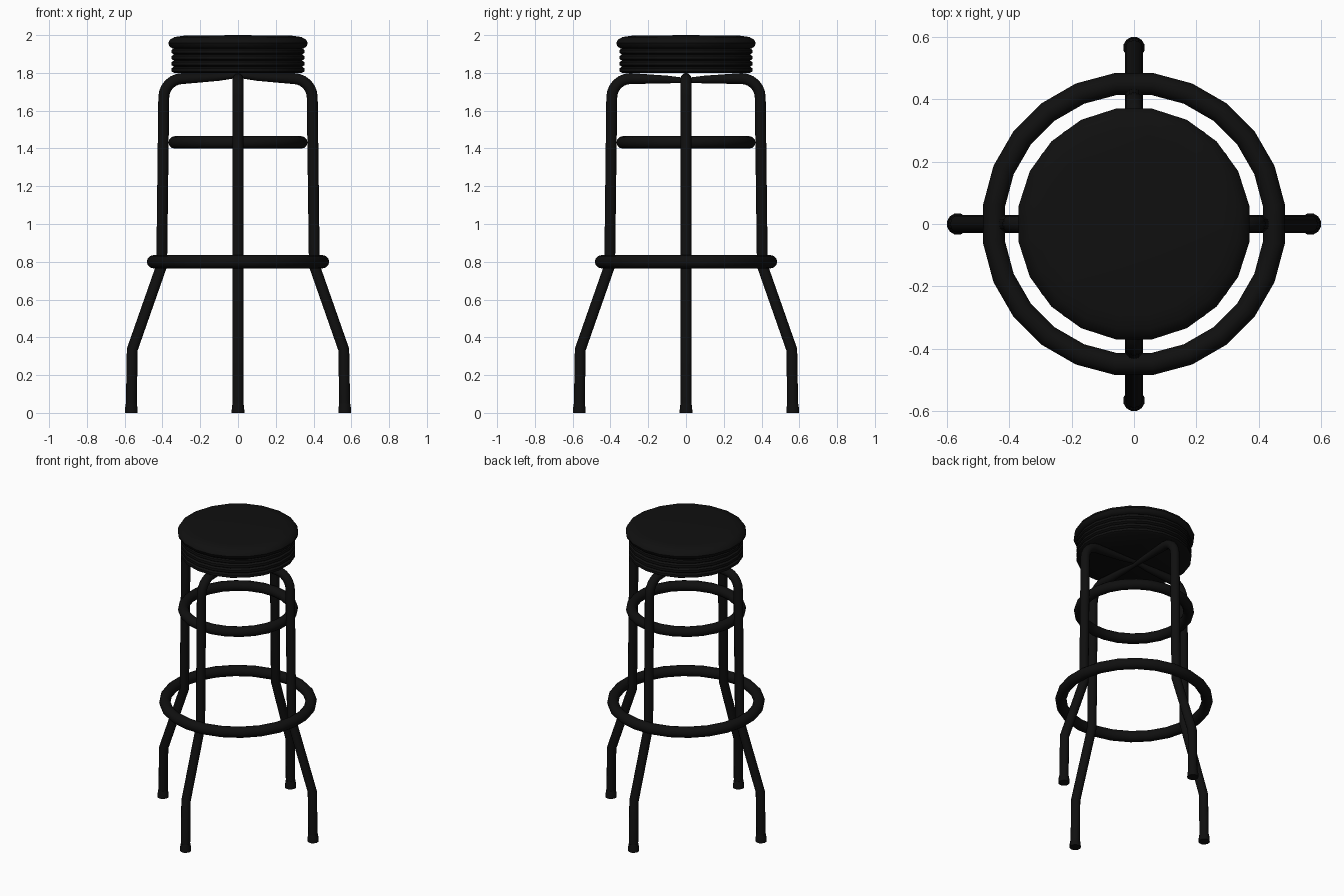
import bpy, bmesh, math
from mathutils import Matrix

if "Cube" in bpy.data.objects:
    bpy.data.objects.remove(bpy.data.objects["Cube"], do_unlink=True)

# One black finish for every part
black = bpy.data.materials.new("black")
black.use_nodes = True
black.diffuse_color = (0.005, 0.005, 0.005, 1)
bsdf = next(n for n in black.node_tree.nodes if n.type == 'BSDF_PRINCIPLED')
bsdf.inputs["Base Color"].default_value = (0.005, 0.005, 0.005, 1)


def smooth(obj, angle):
    bpy.ops.object.select_all(action='DESELECT')
    bpy.context.view_layer.objects.active = obj
    obj.select_set(True)
    bpy.ops.object.shade_smooth_by_angle(angle=math.radians(angle))


def add(name, data):
    obj = bpy.data.objects.new(name, data)
    bpy.context.collection.objects.link(obj)
    data.materials.append(black)
    return obj


def lathe(name, profile, sides, angle=40):
    """Revolve (radius, z) points, with flat sides facing the axes."""
    bm = bmesh.new()
    verts = [bm.verts.new((r, 0, z)) for r, z in profile]
    edges = [bm.edges.new(pair) for pair in zip(verts, verts[1:])]
    bmesh.ops.spin(bm, geom=verts + edges, cent=(0, 0, 0), axis=(0, 0, 1),
                   angle=math.tau, steps=sides, use_duplicate=False)
    bmesh.ops.remove_doubles(bm, verts=bm.verts, dist=0.0005)
    bmesh.ops.rotate(bm, verts=bm.verts, matrix=Matrix.Rotation(math.pi / sides, 3, 'Z'))
    bmesh.ops.recalc_face_normals(bm, faces=bm.faces)
    mesh = bpy.data.meshes.new(name)
    bm.to_mesh(mesh)
    bm.free()
    obj = add(name, mesh)
    smooth(obj, angle)
    return obj


# Cushion with a rounded rim
lathe("seat_cushion", [(0, 2.0), (0.29, 1.997), (0.34, 1.99), (0.366, 1.975), (0.374, 1.958),
                       (0.368, 1.94), (0.35, 1.928), (0, 1.928)], 20)

# Ribbed band below the cushion
ribs, top, bottom = 4, 1.93, 1.80
step = (top - bottom) / ribs
profile = [(0, top)]
for i in range(ribs):
    z = top - i * step
    profile += [(0.343, z), (0.356, z - step * 0.25), (0.356, z - step * 0.75)]
profile += [(0.343, bottom), (0, bottom)]
lathe("seat_band", profile, 20)


def ring(name, radius, tube, z):
    section = [(radius + tube * math.cos(i * math.tau / 12),
                z + tube * math.sin(i * math.tau / 12)) for i in range(13)]
    return lathe(name, section, 24)


ring("foot_ring", 0.452, 0.035, 0.80)
ring("upper_ring", 0.338, 0.033, 1.432)


def leg_pair(name, turn, crossing):
    """One bent tube: up one leg, under the seat and down the other leg."""
    half = [(0.565, 0.01, 1), (0.56, 0.335, 1), (0.404, 0.78, 1), (0.393, 1.67, 1)]
    for i in range(1, 7):
        a = i * math.pi / 12
        half.append((0.293 + 0.1 * math.cos(a), 1.67 + 0.1 * math.sin(a), 1))
    half += [(0.1, 0.5 * (1.77 + crossing), 0.7)]
    path = half + [(0, crossing, 0.45)] + [(-x, z, r) for x, z, r in reversed(half)]
    curve = bpy.data.curves.new(name, 'CURVE')
    curve.dimensions = '3D'
    curve.bevel_depth = 0.029
    curve.bevel_resolution = 4
    curve.use_fill_caps = True
    spline = curve.splines.new('POLY')
    spline.points.add(len(path) - 1)
    for point, (x, z, r) in zip(spline.points, path):
        point.co = (x, 0, z, 1)
        point.radius = r
    obj = add(name, curve)
    obj.rotation_euler.z = turn
    bpy.ops.object.select_all(action='DESELECT')
    bpy.context.view_layer.objects.active = obj
    obj.select_set(True)
    bpy.ops.object.convert(target='MESH')
    smooth(bpy.context.object, 40)


leg_pair("side_legs", 0, 1.787)
leg_pair("front_back_legs", math.pi / 2, 1.76)

# Rubber tips under the four legs
for i, side in enumerate(("left", "back", "right", "front")):
    tip = lathe(side + "_foot_tip", [(0, 0), (0.035, 0), (0.034, 0.025), (0.03, 0.05), (0, 0.05)], 12)
    a = i * math.pi / 2
    tip.location = (0.565 * math.cos(a), 0.565 * math.sin(a), 0)
